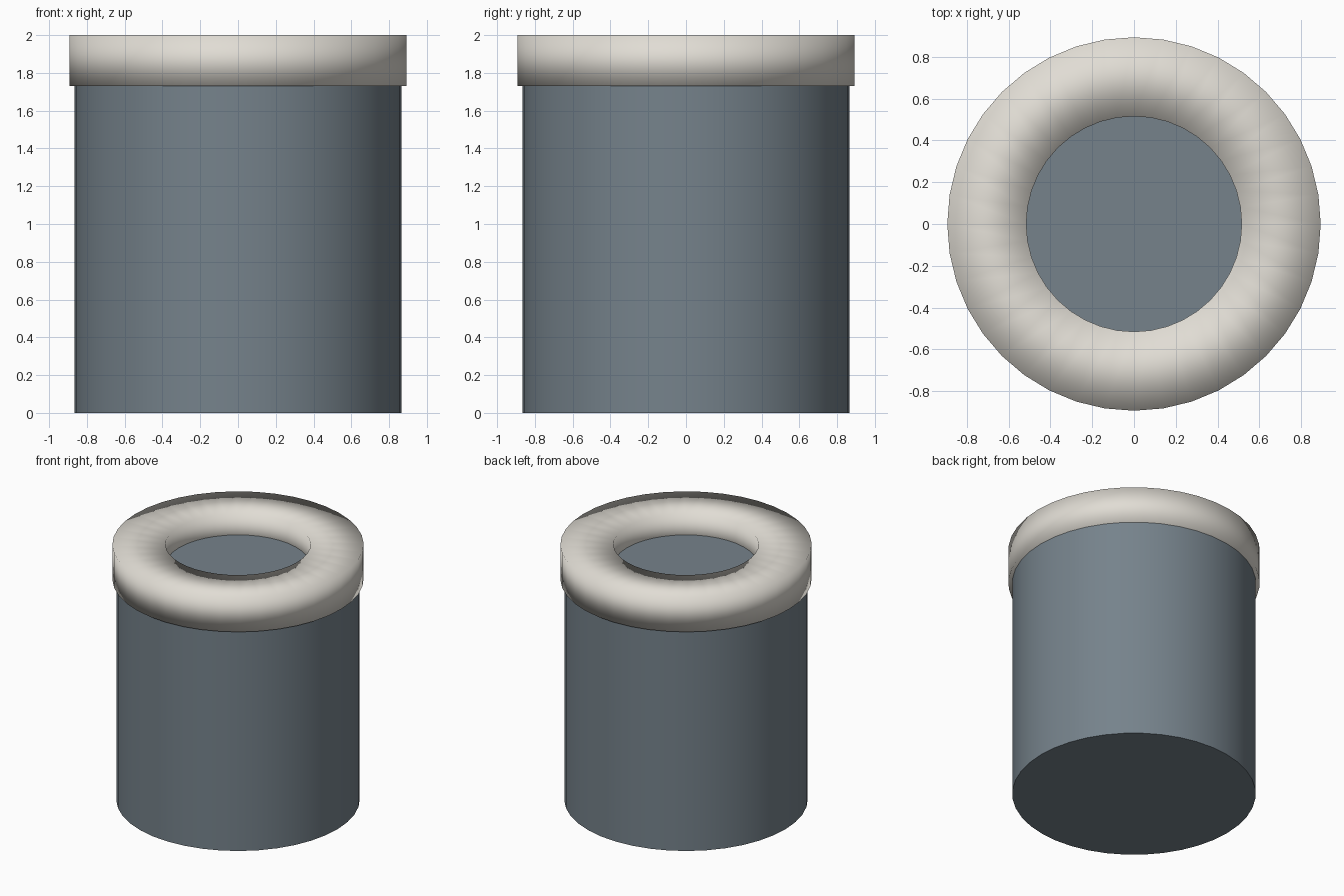
import bpy, bmesh, math
from mathutils import Vector

SEGMENTS = 40

cube = bpy.data.objects.get("Cube")
if cube:
    bpy.data.objects.remove(cube, do_unlink=True)


def make_material(name, rgb):
    mat = bpy.data.materials.new(name)
    mat.use_nodes = True
    mat.diffuse_color = (*rgb, 1)
    mat.node_tree.nodes["Principled BSDF"].inputs["Base Color"].default_value = (*rgb, 1)
    return mat


def lathe(name, profile, mat, closed):
    """Revolve (radius, height) points about z; closed joins last to first."""
    bm = bmesh.new()
    verts = [bm.verts.new((r, 0, z)) for r, z in profile]
    pairs = list(zip(verts, verts[1:]))
    if closed:
        pairs.append((verts[-1], verts[0]))
    edges = [bm.edges.new(p) for p in pairs]
    bmesh.ops.spin(bm, geom=verts + edges, cent=Vector(), axis=Vector((0, 0, 1)),
                   angle=math.tau, steps=SEGMENTS, use_duplicate=False)
    bmesh.ops.remove_doubles(bm, verts=bm.verts, dist=0.0005)
    if not closed:
        bmesh.ops.holes_fill(bm, edges=[e for e in bm.edges if e.is_boundary], sides=0)
    bmesh.ops.recalc_face_normals(bm, faces=bm.faces)
    mesh = bpy.data.meshes.new(name)
    bm.to_mesh(mesh)
    bm.free()
    mesh.materials.append(mat)
    obj = bpy.data.objects.new(name, mesh)
    bpy.context.collection.objects.link(obj)
    bpy.ops.object.select_all(action="DESELECT")
    obj.select_set(True)
    bpy.context.view_layer.objects.active = obj
    return obj


slate = make_material("slate_grey", (0.18, 0.225, 0.26))
cream = make_material("warm_cream", (0.75, 0.72, 0.66))

# Solid drum with crisp caps
lathe("drum_body", [(0.865, 0), (0.865, 1.835)], slate, closed=False)
bpy.ops.object.shade_smooth_by_angle(angle=math.radians(30))

# Square-section ring, softened by smooth shading across its edges
lathe("rim_ring", [(0.515, 1.73), (0.893, 1.73), (0.893, 2), (0.515, 2)], cream, closed=True)
bpy.ops.object.shade_smooth()
